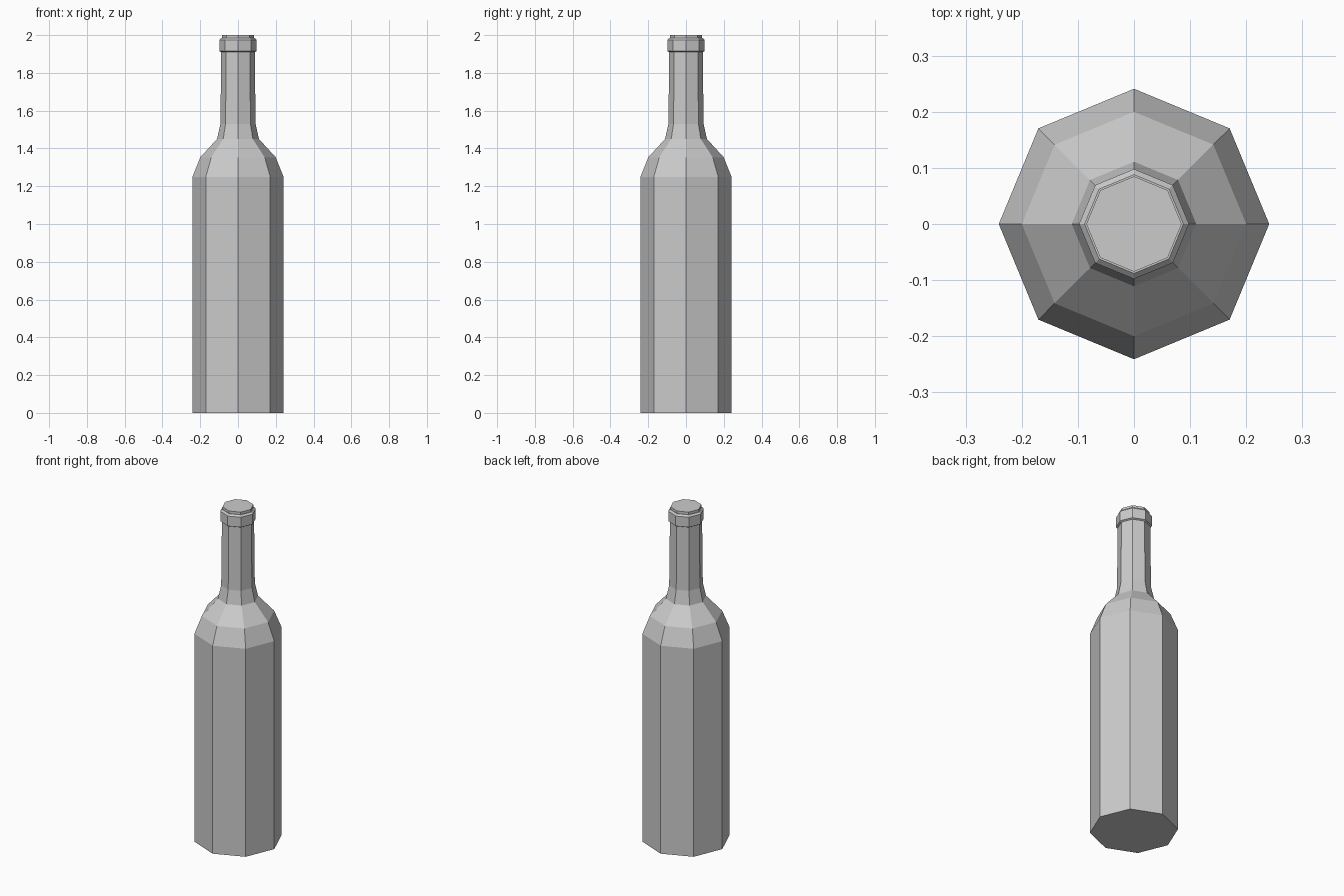
import bpy, bmesh, math

default = bpy.data.objects.get("Cube")
if default:
    bpy.data.objects.remove(default, do_unlink=True)

SIDES = 8

# Single grey material
grey = bpy.data.materials.new("plain grey")
grey.use_nodes = True
colour = (0.6, 0.6, 0.6, 1)
grey.diffuse_color = colour
grey.node_tree.nodes["Principled BSDF"].inputs["Base Color"].default_value = colour


def lathe(name, profile):
    """Turn (radius, height) pairs into a capped, flat-shaded solid."""
    bm = bmesh.new()
    rings = []
    for r, z in profile:
        angles = [math.tau * i / SIDES for i in range(SIDES)]
        rings.append([bm.verts.new((r * math.cos(a), r * math.sin(a), z)) for a in angles])
    for low, high in zip(rings, rings[1:]):
        for i in range(SIDES):
            j = (i + 1) % SIDES
            bm.faces.new((low[i], low[j], high[j], high[i]))
    bm.faces.new(rings[0][::-1])
    bm.faces.new(rings[-1])
    bmesh.ops.recalc_face_normals(bm, faces=bm.faces)
    mesh = bpy.data.meshes.new(name)
    bm.to_mesh(mesh)
    bm.free()
    mesh.materials.append(grey)
    obj = bpy.data.objects.new(name, mesh)
    bpy.context.collection.objects.link(obj)
    return obj


# Bottle: body, shoulder, neck, overhanging lip and stopper in one skin
lathe("bottle", [
    (0.241, 0), (0.241, 1.25),                      # body
    (0.2, 1.353), (0.111, 1.45),                    # shoulder
    (0.093, 1.53), (0.089, 1.91),                   # neck
    (0.098, 1.915), (0.098, 1.975), (0.088, 1.985),  # lip
    (0.085, 1.985), (0.085, 2.0),                   # stopper
])
